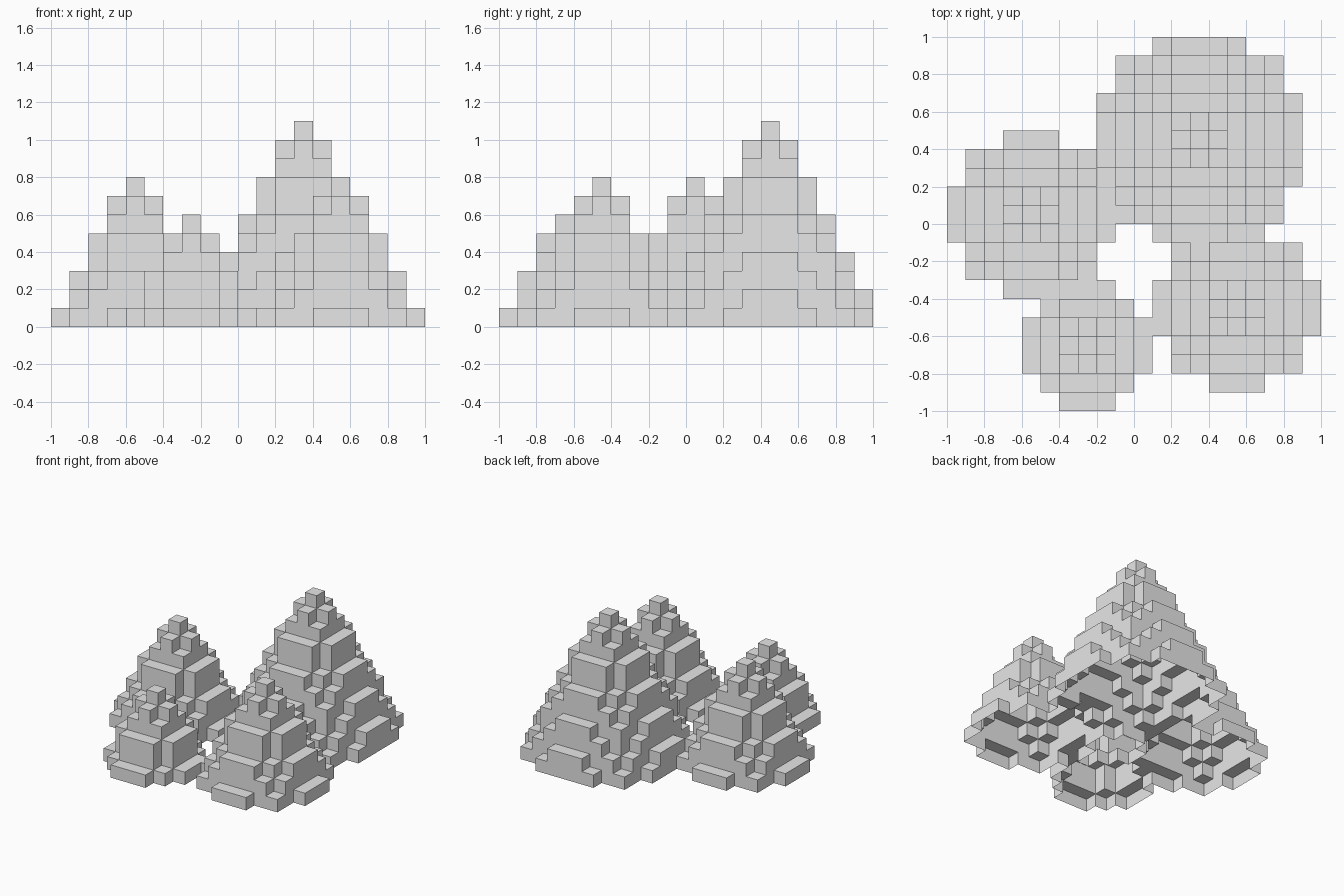
import bpy, bmesh, math

if "Cube" in bpy.data.objects:
    bpy.data.objects.remove(bpy.data.objects["Cube"], do_unlink=True)

CELL = 0.1

# One plain grey stone
stone = bpy.data.materials.new("grey_stone")
stone.use_nodes = True
grey = (0.8, 0.8, 0.8, 1)
stone.diffuse_color = grey
stone.node_tree.nodes["Principled BSDF"].inputs["Base Color"].default_value = grey

# Hills: name -> (peak column x, peak column y, height in blocks)
HILLS = {
    "tall_back_hill": (3, 4, 11),
    "right_side_hill": (-6, 0, 8),
    "left_front_hill": (5, -5, 8),
    "small_front_hill": (-3, -7, 6),
}


def column_height(dx, dy, height):
    """Blocks stacked at an offset from the peak of a stepped cone."""
    dist = math.hypot(dx, dy)
    return sum(dist <= (height - k) / 2 + 0.3 for k in range(height))


# Merge the cones into one height map, each column owned by its tallest hill
heights, owner = {}, {}
for name, (cx, cy, top) in HILLS.items():
    reach = top // 2 + 1
    for dx in range(-reach, reach + 1):
        for dy in range(-reach, reach + 1):
            h = column_height(dx, dy, top)
            key = (cx + dx, cy + dy)
            if h > heights.get(key, 0):
                heights[key], owner[key] = h, name


def build_hill(name):
    """Open-bottomed shell of block tops and exposed block sides."""
    bm = bmesh.new()

    def quad(points):
        bm.faces.new([bm.verts.new([c * CELL for c in p]) for p in points])

    for (i, j), h in heights.items():
        if owner[i, j] != name:
            continue
        corners = [(i, j), (i + 1, j), (i + 1, j + 1), (i, j + 1)]
        quad([(x, y, h) for x, y in corners])
        sides = [(0, -1), (1, 0), (0, 1), (-1, 0)]
        for n, (dx, dy) in enumerate(sides):
            a, b = corners[n], corners[(n + 1) % 4]
            for z in range(heights.get((i + dx, j + dy), 0), h):
                quad([(*a, z), (*b, z), (*b, z + 1), (*a, z + 1)])

    # Weld the blocks and join coplanar squares into larger flat faces
    bmesh.ops.remove_doubles(bm, verts=bm.verts[:], dist=CELL / 100)
    bmesh.ops.dissolve_limit(bm, angle_limit=math.radians(1),
                             verts=bm.verts[:], edges=bm.edges[:])
    mesh = bpy.data.meshes.new(name)
    bm.to_mesh(mesh)
    bm.free()
    mesh.materials.append(stone)
    bpy.context.collection.objects.link(bpy.data.objects.new(name, mesh))


for hill in HILLS:
    build_hill(hill)
